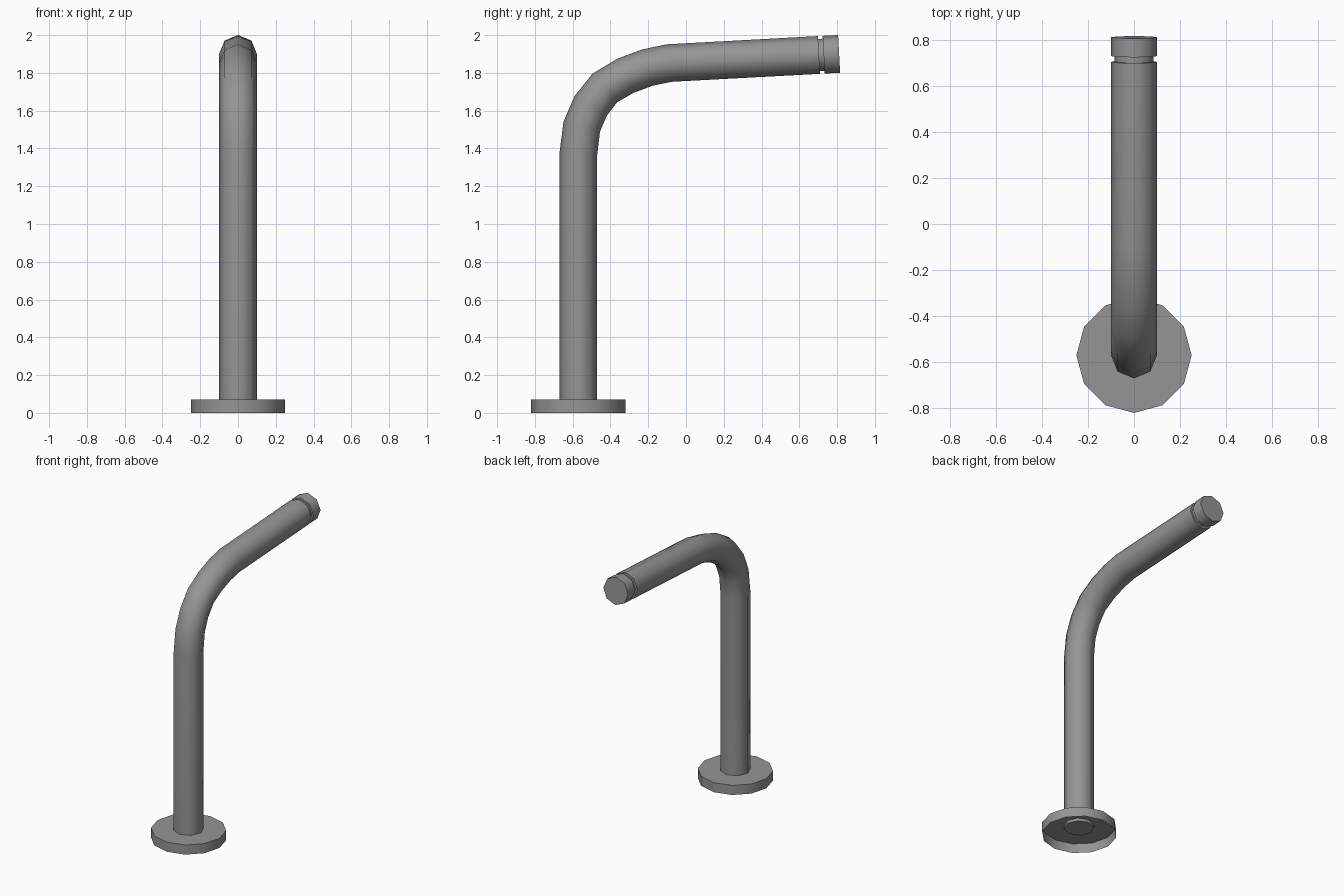
import bpy, bmesh, math
from mathutils import Vector

cube = bpy.data.objects.get("Cube")
if cube:
    bpy.data.objects.remove(cube)

metal = bpy.data.materials.new("grey metal")
metal.use_nodes = True
GREY = (0.3, 0.3, 0.3, 1)
metal.diffuse_color = GREY
metal.node_tree.nodes["Principled BSDF"].inputs["Base Color"].default_value = GREY


def finish(bm, name):
    mesh = bpy.data.meshes.new(name)
    bm.to_mesh(mesh)
    bm.free()
    obj = bpy.data.objects.new(name, mesh)
    bpy.context.collection.objects.link(obj)
    mesh.materials.append(metal)
    bpy.ops.object.select_all(action='DESELECT')
    obj.select_set(True)
    bpy.context.view_layer.objects.active = obj
    bpy.ops.object.shade_smooth_by_angle(angle=math.radians(60))
    return obj


def tube(name, path, radius, sides=8):
    """Capped tube swept along points lying in the x = 0 plane."""
    bm = bmesh.new()
    side = Vector((1, 0, 0))
    rings = []
    for i, p in enumerate(path):
        before = (p - path[i - 1]).normalized() if i else Vector()
        after = (path[i + 1] - p).normalized() if i + 1 < len(path) else Vector()
        up = side.cross((before + after).normalized())
        rings.append([bm.verts.new(p + radius * (side * math.cos(a) + up * math.sin(a)))
                      for a in (math.tau * k / sides for k in range(sides))])
    for a, b in zip(rings, rings[1:]):
        for k in range(sides):
            n = (k + 1) % sides
            bm.faces.new((a[k], a[n], b[n], b[k]))
    bm.faces.new(rings[0])
    bm.faces.new(rings[-1])
    bmesh.ops.recalc_face_normals(bm, faces=bm.faces)
    return finish(bm, name)


# Upright, bend and sloping arm
post_y = -0.57
bend = [(post_y, 0.05), (post_y, 1.37), (-0.552, 1.515), (-0.505, 1.625),
        (-0.43, 1.72), (-0.32, 1.785), (-0.205, 1.828), (-0.09, 1.852)]
path = [Vector((0, y, z)) for y, z in bend]
arm = Vector((0, 1, 0.054)).normalized()
start = path[-1]


def along(d):
    return start + arm * d


tube("bent_pipe", path + [along(0.795)], 0.1)

# Recessed neck and end cap
tube("neck_groove", [along(0.78), along(0.83)], 0.085)
tube("end_cap", [along(0.82), along(0.902)], 0.1)

# Base flange, hollow underneath
bm = bmesh.new()
bmesh.ops.create_cone(bm, cap_ends=True, segments=12, radius1=0.25, radius2=0.25, depth=0.07)
bm.normal_update()
bmesh.ops.delete(bm, geom=[f for f in bm.faces if f.normal.z < -0.5], context='FACES_ONLY')
bmesh.ops.translate(bm, vec=(0, post_y, 0.035), verts=bm.verts)
finish(bm, "base_flange")
